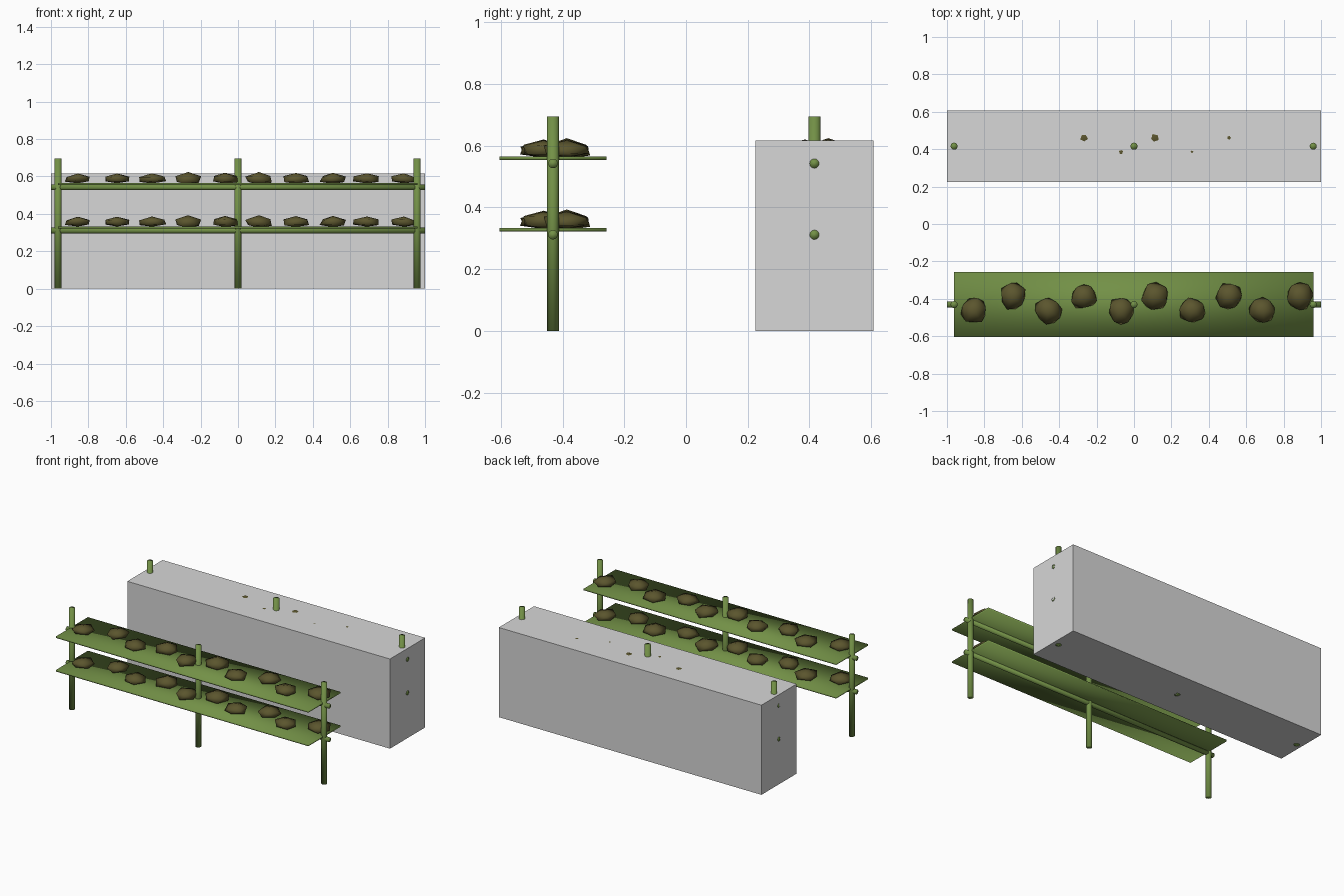
import bpy, bmesh, math, random
from mathutils import Matrix, Vector

cube = bpy.data.objects.get("Cube")
if cube:
    bpy.data.objects.remove(cube, do_unlink=True)
random.seed(4)


def material(name, color):
    m = bpy.data.materials.new(name)
    m.use_nodes = True
    m.diffuse_color = (*color, 1)
    m.node_tree.nodes["Principled BSDF"].inputs["Base Color"].default_value = (*color, 1)
    return m


GREEN = material("moss_green", (0.17, 0.28, 0.062))
BROWN = material("olive_brown", (0.105, 0.092, 0.027))
GREY = material("light_grey", (0.68, 0.68, 0.68))


def add_mesh(name, bm, mat, loc, smooth=True):
    me = bpy.data.meshes.new(name)
    bmesh.ops.recalc_face_normals(bm, faces=bm.faces)
    for f in bm.faces:
        f.smooth = smooth
    bm.to_mesh(me)
    bm.free()
    me.materials.append(mat)
    ob = bpy.data.objects.new(name, me)
    ob.location = loc
    bpy.context.collection.objects.link(ob)
    return ob


def box(name, size, loc, mat, smooth=True):
    bm = bmesh.new()
    bmesh.ops.create_cube(bm, size=1)
    bmesh.ops.scale(bm, vec=size, verts=bm.verts)
    return add_mesh(name, bm, mat, loc, smooth)


def cylinder(name, radius, length, loc, axis="Z"):
    bm = bmesh.new()
    rot = Matrix.Rotation(math.pi / 2, 4, "Y") if axis == "X" else Matrix()
    bmesh.ops.create_cone(bm, cap_ends=True, segments=12, radius1=radius,
                          radius2=radius, depth=length, matrix=rot)
    return add_mesh(name, bm, GREEN, loc)


def rock(name, loc, half_height):
    # Flattened twelve-point lump with uneven rings
    bm = bmesh.new()
    turn = random.uniform(0, math.tau)
    low, high = [], []
    for i in range(5):
        for ring, shift, z in ((low, 0.5, -0.45), (high, 0, 0.4)):
            a = turn + (i + shift + random.uniform(-0.1, 0.1)) * math.tau / 5
            r = random.uniform(0.061, 0.077)
            z += random.uniform(-0.1, 0.1)
            ring.append(bm.verts.new((r * math.cos(a), r * math.sin(a), z * half_height)))
    top = bm.verts.new((0, 0, half_height))
    bottom = bm.verts.new((0, 0, -0.8 * half_height))
    for i in range(5):
        j = (i + 1) % 5
        bm.faces.new((high[i], high[j], top))
        bm.faces.new((low[j], low[i], bottom))
        bm.faces.new((high[i], low[i], high[j]))
        bm.faces.new((low[i], low[j], high[j]))
    return add_mesh(name, bm, BROWN, loc)


# Front rack
RACK_Y, BACK_Y = -0.431, 0.416
rack = []
for side, x in (("right", -0.962), ("middle", 0), ("left", 0.958)):
    rack.append(cylinder(side + "_post", 0.019, 0.695, (x, RACK_Y, 0.3475)))

# Rocks alternate between the front and back of the shelf
rock_x = (-0.856, -0.647, -0.46, -0.267, -0.07, 0.112, 0.31, 0.508, 0.69, 0.888)
rock_half = (0.029, 0.029, 0.03, 0.037, 0.033, 0.037, 0.032, 0.033, 0.03, 0.03)

upper = [cylinder("shelf_rail", 0.0155, 2, (0, RACK_Y, 0.542), "X"),
         box("shelf_board", (1.922, 0.347, 0.011), (-0.002, RACK_Y, 0.559), GREEN)]
for i, (x, h) in enumerate(zip(rock_x, rock_half)):
    y = RACK_Y + (0.045 if i % 2 else -0.03)
    upper.append(rock("rock", (x, y, 0.587), h))
rack += upper


def duplicate(ob, offset, prefix):
    new = ob.copy()
    new.name = prefix + ob.name
    new.location = ob.location + Vector(offset)
    bpy.context.collection.objects.link(new)
    return new


# Lower shelf, then the second rack standing inside the block
rack += [duplicate(ob, (0, 0, -0.231), "lower_") for ob in upper]
for part in rack:
    duplicate(part, (0, BACK_Y - RACK_Y, 0), "back_")

# Plain block around the back rack
box("back_block", (2, 0.383, 0.617), (0, BACK_Y, 0.3085), GREY, smooth=False)
